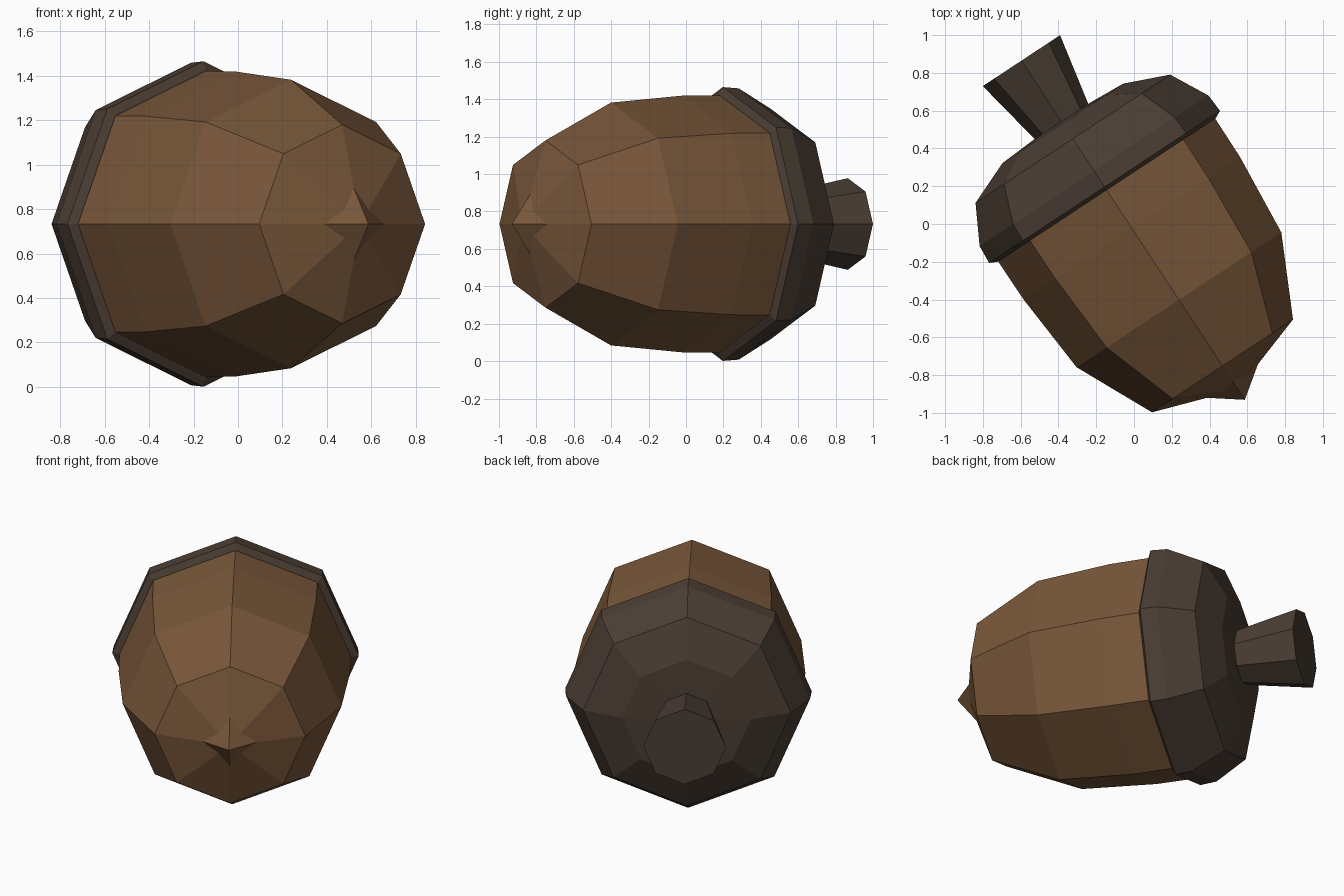
import bpy, bmesh, math
from mathutils import Matrix, Vector

if "Cube" in bpy.data.objects:
    bpy.data.objects.remove(bpy.data.objects["Cube"])

# Acorn lies on its side: long axis points from tip to stem in the ground plane
axis = Vector((-0.55, 0.835, 0)).normalized()
side = Vector((axis.y, -axis.x, 0))
up = axis.cross(side)
centre = side * -0.022 + Vector((0, 0, 0.733))
place = Matrix((side, up, axis)).transposed().to_4x4()
place.translation = centre


def material(name, color):
    m = bpy.data.materials.new(name)
    m.diffuse_color = (*color, 1)
    m.use_nodes = True
    m.node_tree.nodes["Principled BSDF"].inputs["Base Color"].default_value = m.diffuse_color
    return m


def lathe(name, profile, sides, mat):
    """Turn (position along axis, radius) points into a faceted solid."""
    bm = bmesh.new()
    rings = []
    for s, r in profile:
        if r == 0:
            rings.append([bm.verts.new((0, 0, s))] * sides)
        else:
            rings.append([bm.verts.new((r * math.cos(2 * math.pi * i / sides),
                                        r * math.sin(2 * math.pi * i / sides), s))
                          for i in range(sides)])
    for a, b in zip(rings, rings[1:]):
        for i in range(sides):
            j = (i + 1) % sides
            bm.faces.new(list(dict.fromkeys((a[i], a[j], b[j], b[i]))))
    for ring, (s, r) in ((rings[0], profile[0]), (rings[-1], profile[-1])):
        if r > 0:
            bm.faces.new(ring)
    bmesh.ops.recalc_face_normals(bm, faces=bm.faces)
    bm.transform(place)
    mesh = bpy.data.meshes.new(name)
    bm.to_mesh(mesh)
    bm.free()
    mesh.materials.append(mat)
    ob = bpy.data.objects.new(name, mesh)
    bpy.context.collection.objects.link(ob)
    return ob


nut_brown = material("nut_brown", (0.19, 0.095, 0.042))
cap_brown = material("cap_brown", (0.07, 0.048, 0.034))

# Nut body, with a shallow cone at the bottom
lathe("nut_body", [(-1.035, 0), (-0.885, 0.447), (-0.466, 0.649),
                   (-0.012, 0.686), (0.24, 0.688)], 8, nut_brown)
# Small four-sided point
lathe("nut_point", [(-1.10, 0), (-0.96, 0.19)], 4, nut_brown)
# Cap with a bevelled rim
lathe("cap", [(0.23, 0.692), (0.25, 0.732), (0.352, 0.725),
              (0.555, 0.617), (0.652, 0.383), (0.675, 0)], 8, cap_brown)
# Flared stem
lathe("stem", [(0.64, 0.165), (1.05, 0.245)], 8, cap_brown)
